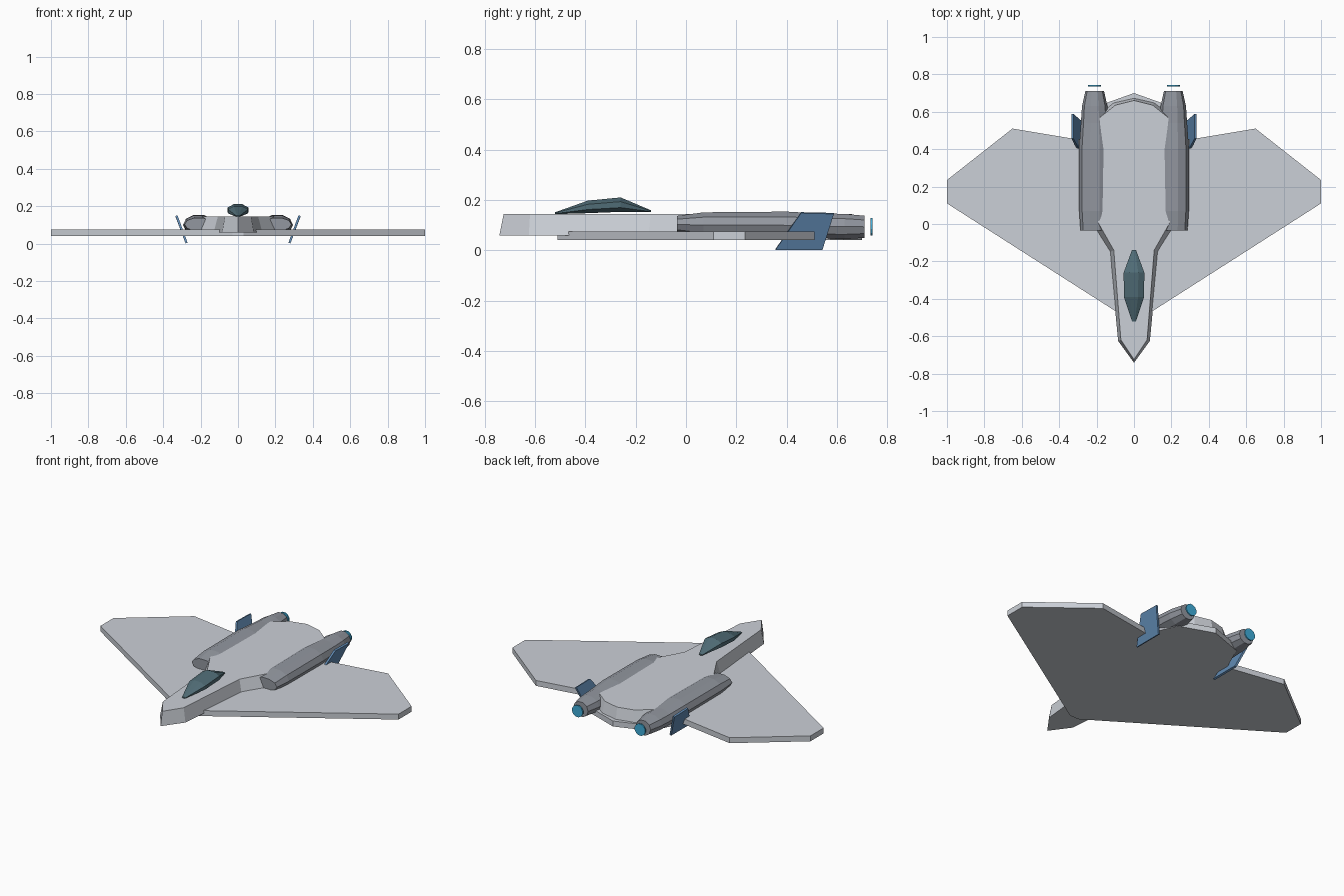
import bpy, bmesh, math
from mathutils import Vector

if "Cube" in bpy.data.objects:
    bpy.data.objects.remove(bpy.data.objects["Cube"])


def material(name, rgb):
    m = bpy.data.materials.new(name)
    m.diffuse_color = (*rgb, 1)
    m.use_nodes = True
    m.node_tree.nodes["Principled BSDF"].inputs["Base Color"].default_value = m.diffuse_color
    return m


hull = material("hull_grey", (0.60, 0.63, 0.68))
engine = material("engine_grey", (0.29, 0.31, 0.35))
blue = material("fin_blue", (0.12, 0.26, 0.46))
glass = material("dark_glass", (0.08, 0.15, 0.18))
glow = material("exhaust_blue", (0.05, 0.42, 0.70))


def loft(name, rings, mat):
    """Skin a list of equal-length point rings and cap both ends."""
    bm = bmesh.new()
    loops = [[bm.verts.new(p) for p in ring] for ring in rings]
    n = len(loops[0])
    for a, b in zip(loops, loops[1:]):
        for i in range(n):
            j = (i + 1) % n
            bm.faces.new((a[i], a[j], b[j], b[i]))
    bm.faces.new(loops[0])
    bm.faces.new(loops[-1])
    bmesh.ops.recalc_face_normals(bm, faces=bm.faces)
    me = bpy.data.meshes.new(name)
    bm.to_mesh(me)
    bm.free()
    me.materials.append(mat)
    ob = bpy.data.objects.new(name, me)
    bpy.context.collection.objects.link(ob)
    return ob


def outline(half, z):
    """Mirror a half outline (nose to tail) across x = 0."""
    left = [(-x, y) for x, y in reversed(half) if x > 0]
    return [(x, y, z) for x, y in half + left]


def oval(cx, y, cz, rx, rz, n, phase=0.5):
    return [(cx + rx * math.cos(2 * math.pi * (i + phase) / n), y,
             cz + rz * math.sin(2 * math.pi * (i + phase) / n)) for i in range(n)]


# Flat delta wing plate
wing = [(0.03, -0.51), (1.0, 0.11), (1.0, 0.235), (0.65, 0.51),
        (0.29, 0.45), (0.21, 0.625), (0, 0.70)]
loft("delta_wing", [outline(wing, 0.042), outline(wing, 0.075)], hull)

# Fuselage with sloping sides
low = [(0, -0.742), (0.085, -0.625), (0.13, -0.15), (0.20, -0.04),
       (0.245, 0.2), (0.25, 0.45), (0.215, 0.57), (0.11, 0.65), (0, 0.675)]
top = [(0, -0.725), (0.07, -0.62), (0.108, -0.14), (0.19, 0.005),
       (0.23, 0.2), (0.235, 0.45), (0.20, 0.555), (0.10, 0.635), (0, 0.66)]
loft("fuselage", [outline(low, 0.06), outline(top, 0.144)], hull)

# Faceted canopy
loft("canopy", [oval(0, y, z, w, h, 8) for y, z, w, h in
                [(-0.52, 0.148, 0.012, 0.004), (-0.39, 0.173, 0.058, 0.027),
                 (-0.26, 0.182, 0.060, 0.031), (-0.14, 0.156, 0.012, 0.004)]], glass)

for side, s in (("left", -1), ("right", 1)):
    # Engine nacelle
    loft(side + "_nacelle", [oval(s * 0.21, y, z, w, h, 10, 0) for y, z, w, h in
                             [(-0.035, 0.103, 0.076, 0.036), (0.07, 0.101, 0.083, 0.053),
                              (0.40, 0.100, 0.084, 0.057), (0.54, 0.096, 0.074, 0.053),
                              (0.63, 0.095, 0.068, 0.053), (0.71, 0.094, 0.050, 0.046)]], engine)
    # Exhaust disc floating behind the nozzle
    loft(side + "_exhaust", [oval(s * 0.21, y, 0.094, 0.036, 0.036, 12)
                             for y in (0.734, 0.742)], glow)
    # Canted swept fin
    profile = [(0.275, 0.355, 0.003), (0.275, 0.542, 0.003),
               (0.329, 0.588, 0.147), (0.329, 0.457, 0.150)]
    off = Vector((0.0055, 0, -0.002))
    rings = [[(s * (x + k * off.x), y, z + k * off.z) for x, y, z in profile]
             for k in (-1, 1)]
    loft(side + "_fin", rings, blue)
